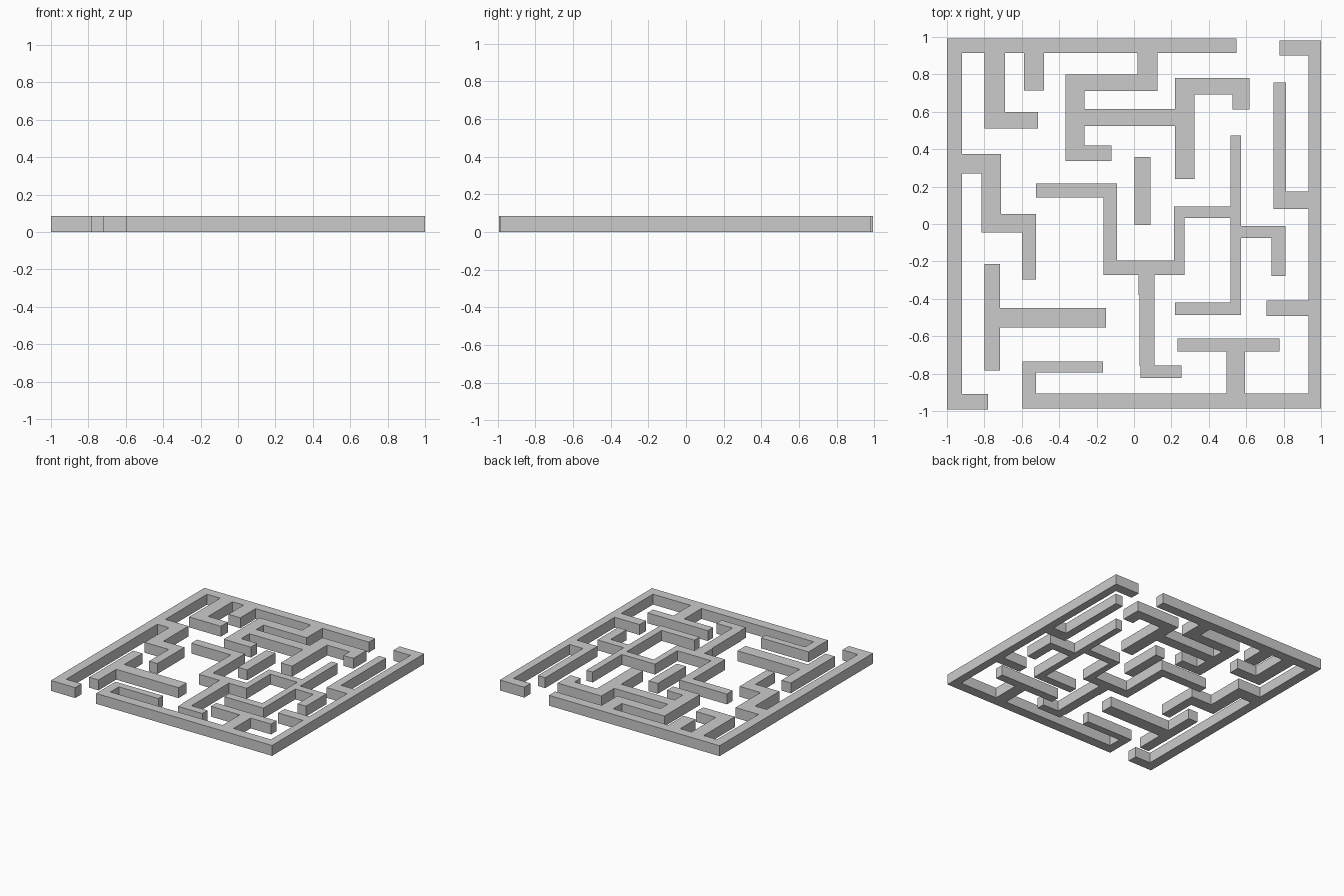
import bpy, bmesh, math

HEIGHT = 0.085


def wall(name, rects):
    """Merge (x0, x1, y0, y1) strips into one outline and raise it to wall height."""
    xs = sorted({v for r in rects for v in r[:2]})
    ys = sorted({v for r in rects for v in r[2:]})
    bm = bmesh.new()
    verts = {}

    def vert(i, j):
        if (i, j) not in verts:
            verts[i, j] = bm.verts.new((xs[i], ys[j], 0))
        return verts[i, j]

    for i in range(len(xs) - 1):
        for j in range(len(ys) - 1):
            cx, cy = (xs[i] + xs[i + 1]) / 2, (ys[j] + ys[j + 1]) / 2
            if any(a < cx < b and c < cy < d for a, b, c, d in rects):
                bm.faces.new((vert(i, j), vert(i + 1, j), vert(i + 1, j + 1), vert(i, j + 1)))
    bmesh.ops.dissolve_limit(bm, angle_limit=math.radians(1), verts=bm.verts[:], edges=bm.edges[:])
    top = bmesh.ops.extrude_face_region(bm, geom=bm.faces[:], use_keep_orig=True)["geom"]
    bmesh.ops.translate(bm, vec=(0, 0, HEIGHT),
                        verts=[g for g in top if isinstance(g, bmesh.types.BMVert)])
    bmesh.ops.recalc_face_normals(bm, faces=bm.faces[:])
    mesh = bpy.data.meshes.new(name)
    bm.to_mesh(mesh)
    bm.free()
    obj = bpy.data.objects.new(name, mesh)
    bpy.context.collection.objects.link(obj)


# Left and top border with its short branches, plus the hanging upper maze
border = [(-1, -0.92, -0.993, 0.993), (-1, -0.78, -0.993, -0.91), (-1, 0.547, 0.913, 0.993)]
top_stubs = [(-0.80, -0.69, 0.51, 0.95), (-0.80, -0.513, 0.51, 0.60), (-0.588, -0.48, 0.715, 0.95)]
upper_maze = [
    (0.02, 0.125, 0.71, 0.95), (-0.365, 0.125, 0.71, 0.80),
    (-0.365, -0.265, 0.337, 0.80), (-0.365, -0.12, 0.337, 0.42),
    (-0.365, 0.25, 0.525, 0.615), (0.22, 0.323, 0.24, 0.78),
    (0.22, 0.617, 0.693, 0.78), (0.526, 0.617, 0.613, 0.78),
]
left_branch = [
    (-0.95, -0.712, 0.27, 0.375), (-0.815, -0.712, -0.045, 0.375),
    (-0.815, -0.523, -0.045, 0.053), (-0.598, -0.523, -0.297, 0.053),
]
wall("left_top_wall", border + top_stubs + upper_maze + left_branch)

# Right and bottom border with branches
wall("right_bottom_wall", [
    (0.933, 1, -0.987, 0.982), (0.778, 1, 0.90, 0.982), (-0.595, 1, -0.987, -0.905),
    (-0.595, -0.523, -0.987, -0.736), (-0.595, -0.165, -0.795, -0.736),
    (0.494, 0.593, -0.95, -0.65), (0.232, 0.778, -0.683, -0.613),
    (0.708, 0.95, -0.493, -0.41),
    (0.746, 0.95, 0.08, 0.174), (0.746, 0.813, 0.08, 0.757),
])

# Central winding wall
wall("central_wall", [
    (-0.523, -0.09, 0.142, 0.217), (-0.164, -0.09, -0.273, 0.217),
    (-0.164, 0.27, -0.273, -0.195), (0.215, 0.27, -0.273, 0.094),
    (0.215, 0.572, 0.032, 0.094), (0.515, 0.572, -0.487, 0.474),
    (0.515, 0.81, -0.075, -0.011), (0.735, 0.81, -0.278, -0.011),
    (0.218, 0.572, -0.487, -0.42),
    (0.023, 0.109, -0.38, -0.23), (0.029, 0.109, -0.76, -0.23), (0.034, 0.253, -0.824, -0.757),
])

# Free-standing walls
wall("island_wall", [(0.004, 0.087, -0.006, 0.359)])
wall("tee_wall", [(-0.80, -0.716, -0.784, -0.214), (-0.80, -0.151, -0.554, -0.45)])
